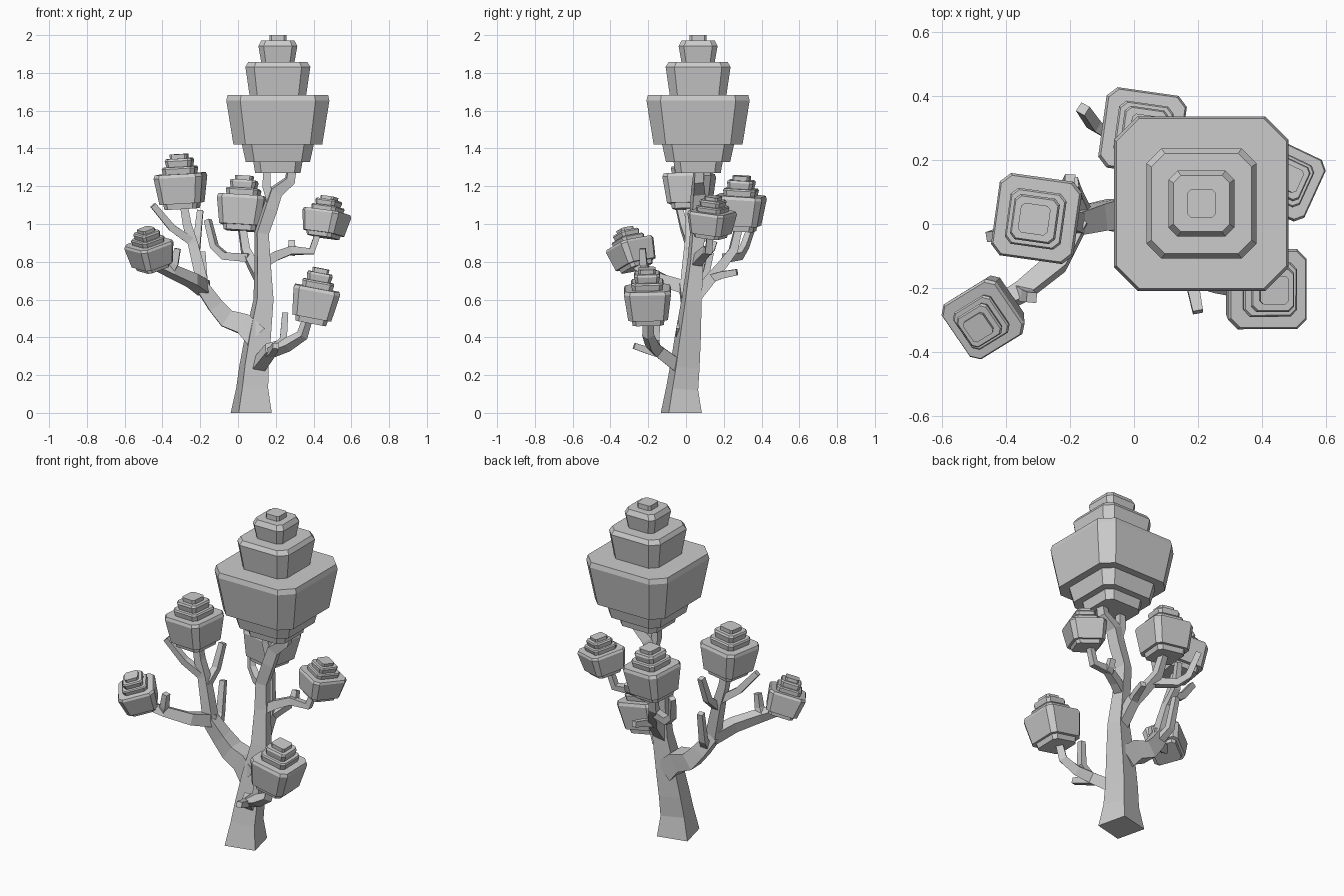
import bpy
import bmesh
import math
from mathutils import Vector, Matrix

cube = bpy.data.objects.get("Cube")
if cube:
    bpy.data.objects.remove(cube, do_unlink=True)

# One plain grey for the whole tree
grey = bpy.data.materials.new("plain grey")
grey.use_nodes = True
COLOUR = (0.6, 0.6, 0.6, 1.0)
grey.diffuse_color = COLOUR
grey.node_tree.nodes["Principled BSDF"].inputs["Base Color"].default_value = COLOUR


def loft(name, rings):
    """Skin a list of equal-length point rings and cap both ends."""
    bm = bmesh.new()
    loops = [[bm.verts.new(p) for p in ring] for ring in rings]
    for low, high in zip(loops, loops[1:]):
        n = len(low)
        for i in range(n):
            j = (i + 1) % n
            bm.faces.new((low[i], low[j], high[j], high[i]))
    bm.faces.new(loops[0][::-1])
    bm.faces.new(loops[-1])
    bmesh.ops.recalc_face_normals(bm, faces=bm.faces)
    mesh = bpy.data.meshes.new(name)
    bm.to_mesh(mesh)
    bm.free()
    mesh.materials.append(grey)
    obj = bpy.data.objects.new(name, mesh)
    bpy.context.collection.objects.link(obj)
    return obj


def limb(name, points, start, end=None, twist=0.0, sizes=None):
    """Square-section limb swept along a bent path, tapering start to end."""
    pts = [Vector(p) for p in points]
    n = len(pts)
    sizes = sizes or [start + (end - start) * i / (n - 1) for i in range(n)]
    first = (pts[1] - pts[0]).normalized()
    side = Vector((0, 1, 0)) if abs(first.x) > abs(first.y) else Vector((1, 0, 0))
    if sizes[0] > 0.08:
        first = Vector((0, 0, 1))
    side = Matrix.Rotation(twist, 3, first) @ side
    rings = []
    for i, p in enumerate(pts):
        tangent = (pts[min(i + 1, n - 1)] - pts[max(i - 1, 0)]).normalized()
        if i == 0:
            tangent = first
        side = (side - tangent * side.dot(tangent)).normalized()
        up = tangent.cross(side)
        rings.append([p + sizes[i] * (side * a + up * b)
                      for a, b in ((-1, -1), (1, -1), (1, 1), (-1, 1))])
    return loft(name, rings)


def octagon(half, z, chamfer):
    """Square ring with cut corners."""
    c = half * (1 - chamfer)
    return [Vector((x, y, z)) for x, y in (
        (-c, -half), (c, -half), (half, -c), (half, c),
        (c, half), (-c, half), (-half, c), (-half, -c))]


def crown(name, profile, base, top, width, yaw, chamfer):
    """Stepped foliage block standing on the axis from base to top."""
    base, axis = Vector(base), Vector(top) - Vector(base)
    turn = Vector((0, 0, 1)).rotation_difference(axis).to_matrix()
    turn = turn @ Matrix.Rotation(math.radians(yaw), 3, "Z")
    rings = [[base + turn @ p for p in octagon(h * width, z * axis.length, chamfer)]
             for h, z in profile]
    return loft(name, rings)


# Trunk, flared at the foot and bending into the top crown
limb("trunk",
     [(.07, -.025, 0), (.075, -.02, .13), (.085, -.005, .25), (.105, .01, .4),
      (.135, .03, .6), (.13, .05, .8), (.125, .06, .95), (.17, .06, 1.08),
      (.2, .065, 1.17), (.275, .065, 1.23), (.285, .065, 1.3)],
     0, twist=math.radians(13.6),
     sizes=[.09, .07, .064, .057, .044, .035, .032, .033, .032, .025, .022])
limb("top_fork", [(.18, .065, 1.11), (.15, .065, 1.2), (.155, .065, 1.32)], .025, .018)

# Heavy right-hand limb and its two branches
limb("right_limb",
     [(.1, .01, .4), (.03, .02, .47), (-.06, .03, .5), (-.12, .02, .57), (-.19, 0, .67)],
     .062, .035)
limb("upright_branch",
     [(-.18, 0, .65), (-.21, .01, .78), (-.24, .02, .9), (-.27, .02, 1.0), (-.29, .02, 1.12)],
     .033, .02)
limb("outer_branch",
     [(-.18, .01, .66), (-.24, -.12, .7), (-.35, -.21, .75), (-.42, -.25, .78), (-.455, -.265, .84)],
     .036, .02)

# Branches carrying the other crowns
limb("low_branch",
     [(.1, -.03, .24), (.17, -.15, .33), (.26, -.18, .36), (.34, -.2, .41), (.375, -.2, .52)],
     .034, .019)
limb("left_branch",
     [(.13, .05, .79), (.2, .08, .83), (.28, .11, .86), (.39, .12, .855), (.43, .13, .97)],
     .027, .016)
limb("back_branch",
     [(.13, .04, .6), (.12, .13, .71), (.08, .19, .78), (.04, .25, .86), (.02, .28, .99)],
     .032, .019)

# Bare twigs
twigs = {
    "upright_outer": [(-.235, .02, .9), (-.35, -.01, .98), (-.45, -.04, 1.1)],
    "upright_back": [(-.225, .01, .85), (-.215, .1, .93), (-.2, .14, 1.07)],
    "right_limb": [(-.15, .02, .6), (-.18, .09, .67), (-.19, .13, .85)],
    "outer": [(-.36, -.21, .75), (-.335, -.225, .79), (-.32, -.23, .87)],
    "low_front": [(.16, -.13, .31), (.185, -.2, .33), (.2, -.275, .355)],
    "low_up": [(.19, -.16, .34), (.24, -.16, .39), (.25, -.15, .53)],
    "left": [(.28, .11, .85), (.285, .135, .87), (.285, .15, .91)],
    "back_side": [(.12, .13, .71), (.14, .19, .73), (.16, .27, .745)],
    "back_long": [(.06, .21, .82), (-.07, .28, .83), (-.125, .31, .88), (-.16, .36, 1.02)],
}
for place, path in twigs.items():
    limb(place + "_twig", path, .022, .016)

# Large top crown: half width and height share
BIG = [(.12, 0), (.13, .08), (.17, .08), (.19, .205), (.235, .205), (.273, .525),
       (.266, .565), (.15, .565), (.172, .77), (.157, .804), (.088, .804),
       (.103, .92), (.088, .96), (.045, .96), (.045, 1)]
crown("top_crown", BIG, (.211, .064, 1.27), (.211, .064, 2.0), 1, 0, .27)

# Small crowns share one stepped profile
SMALL = [(.66, 0), (.7, .1), (.84, .1), (1, .58), (.95, .64), (.64, .64), (.68, .74),
         (.64, .77), (.5, .77), (.55, .88), (.51, .92), (.35, .92), (.36, 1)]
for name, base, top, width, yaw in (
        ("upright_crown", (-.295, .02, 1.08), (-.312, .015, 1.37), .13, -8),
        ("outer_crown", (-.45, -.26, .765), (-.488, -.325, .975), .105, 33),
        ("back_crown", (.015, .28, .965), (.035, .295, 1.255), .127, -8),
        ("left_crown", (.45, .13, .93), (.485, .145, 1.145), .107, -25),
        ("low_crown", (.385, -.2, .475), (.44, -.207, .765), .125, 0)):
    crown(name, SMALL, base, top, width, yaw, .24)
